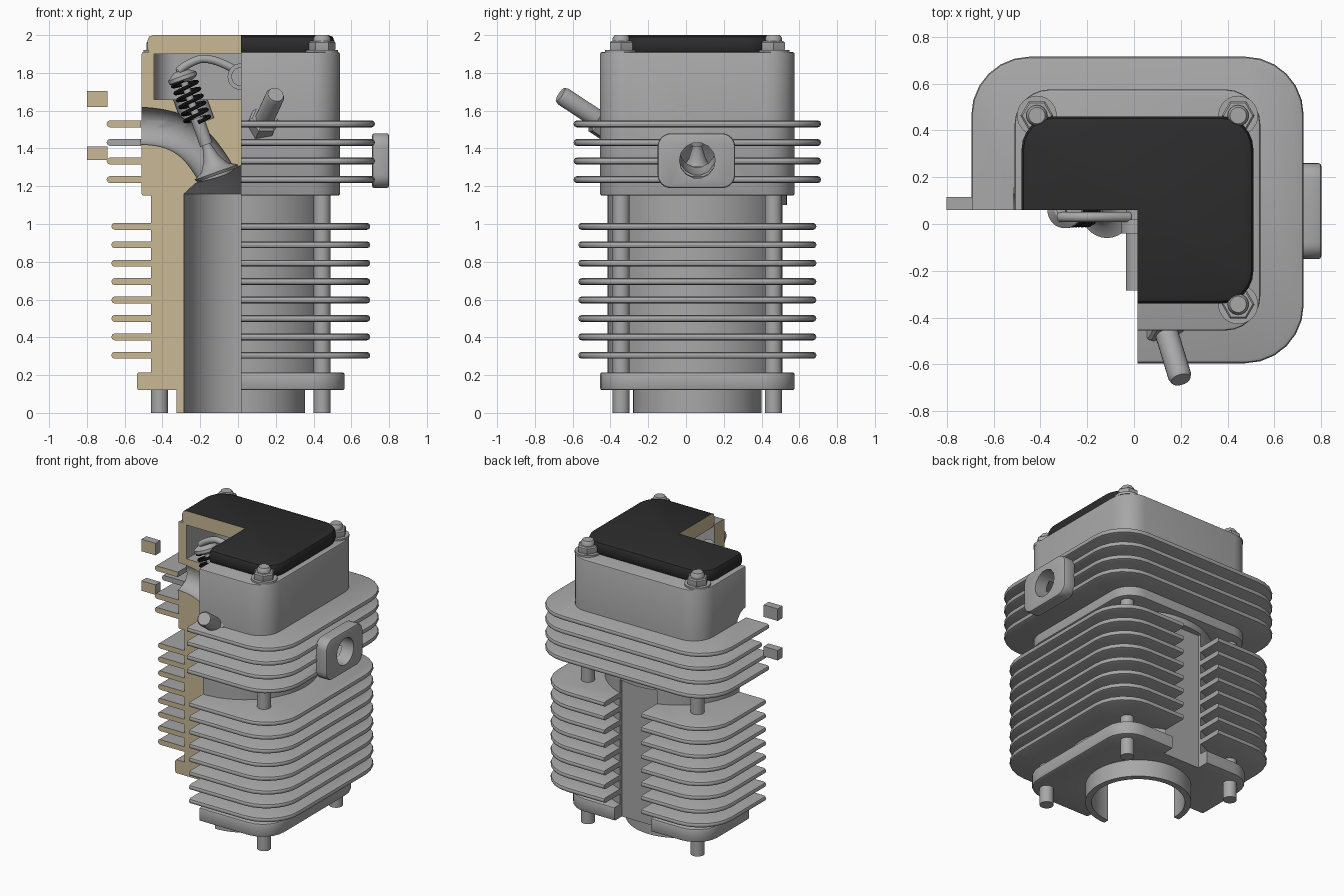
import bpy, bmesh, math
from mathutils import Vector, Matrix

if "Cube" in bpy.data.objects:
    bpy.data.objects.remove(bpy.data.objects["Cube"])

CX, CY = 0.015, 0.06          # cylinder axis


def material(name, rgb):
    m = bpy.data.materials.new(name)
    m.diffuse_color = (*rgb, 1)
    m.use_nodes = True
    m.node_tree.nodes["Principled BSDF"].inputs["Base Color"].default_value = m.diffuse_color
    return m


METAL = material("cast metal", (0.39, 0.39, 0.39))
SECTION = material("section tan", (0.58, 0.48, 0.30))
BLACK = material("cover black", (0.025, 0.025, 0.025))
SPRING = material("spring black", (0.012, 0.012, 0.012))


def finish(name, bm, mat=METAL):
    bmesh.ops.remove_doubles(bm, verts=bm.verts, dist=1e-5)
    bmesh.ops.recalc_face_normals(bm, faces=bm.faces)
    me = bpy.data.meshes.new(name)
    bm.to_mesh(me)
    bm.free()
    ob = bpy.data.objects.new(name, me)
    bpy.context.collection.objects.link(ob)
    me.materials.append(mat)
    return ob


def slab(bm, hx, hy, r, z0, z1, bevel=0.0, c=(CX, CY), seg=6):
    """Rounded rectangle plate, optional rounded rims as stacked outlines."""
    if bevel:
        b = bevel
        levels = [(z0, b), (z0 + .3 * b, .3 * b), (z0 + b, 0),
                  (z1 - b, 0), (z1 - .3 * b, .3 * b), (z1, b)]
    else:
        levels = [(z0, 0), (z1, 0)]
    rings = []
    for z, ins in levels:
        ring = []
        for q, (sx, sy) in enumerate(((1, 1), (-1, 1), (-1, -1), (1, -1))):
            for i in range(seg + 1):
                a = math.pi / 2 * (q + i / seg)
                ring.append(bm.verts.new((c[0] + sx * (hx - r) + (r - ins) * math.cos(a),
                                          c[1] + sy * (hy - r) + (r - ins) * math.sin(a), z)))
        rings.append(ring)
    skin(bm, rings)


def skin(bm, rings):
    n = len(rings[0])
    for a, b in zip(rings, rings[1:]):
        for i in range(n):
            bm.faces.new((a[i], a[(i + 1) % n], b[(i + 1) % n], b[i]))
    bm.faces.new(rings[0][::-1])
    bm.faces.new(rings[-1])


def lathe(bm, prof, mat=None, n=48):
    """Turned solid from (radius, height) pairs, placed by a matrix."""
    mat = mat or Matrix.Translation((CX, CY, 0))
    skin(bm, [[bm.verts.new(mat @ Vector((max(r, 1e-4) * math.cos(2 * math.pi * i / n),
                                          max(r, 1e-4) * math.sin(2 * math.pi * i / n), z)))
               for i in range(n)] for r, z in prof])


def turned(name, prof, mat=None, n=48, col=METAL):
    bm = bmesh.new()
    lathe(bm, prof, mat, n)
    return finish(name, bm, col)


def plate(name, *args, col=METAL, **kw):
    bm = bmesh.new()
    slab(bm, *args, **kw)
    return finish(name, bm, col)


def box(name, lo, hi):
    bm = bmesh.new()
    bmesh.ops.create_cube(bm, size=1)
    for v in bm.verts:
        v.co = [(l + h) / 2 + k * (h - l) for k, l, h in zip(v.co, lo, hi)]
    return finish(name, bm)


def rod(name, pts, radius, col=METAL, spline='POLY', res=5):
    """Round bar along a path."""
    cu = bpy.data.curves.new(name, 'CURVE')
    cu.dimensions = '3D'
    cu.bevel_depth, cu.bevel_resolution, cu.use_fill_caps = radius, res, True
    s = cu.splines.new(spline)
    s.points.add(len(pts) - 1)
    for p, co in zip(s.points, pts):
        p.co = (*co, 1)
    if spline == 'NURBS':
        s.order_u, s.use_endpoint_u, s.resolution_u = 3, True, 6
    tmp = bpy.data.objects.new(name, cu)
    bm = bmesh.new()
    bpy.context.collection.objects.link(tmp)
    bpy.context.view_layer.update()
    me = bpy.data.meshes.new_from_object(tmp.evaluated_get(bpy.context.evaluated_depsgraph_get()))
    bm.from_mesh(me)
    bpy.data.objects.remove(tmp)
    bpy.data.meshes.remove(me)
    for f in bm.faces:
        f.material_index = 0
    return finish(name, bm, col)


def cut(ob, *tools):
    for t in tools:
        m = ob.modifiers.new("cut", 'BOOLEAN')
        m.operation, m.solver, m.object = 'DIFFERENCE', 'EXACT', t
    bpy.context.view_layer.update()
    me = bpy.data.meshes.new_from_object(ob.evaluated_get(bpy.context.evaluated_depsgraph_get()))
    ob.modifiers.clear()
    ob.data = me


def toward(origin, direction):
    return Matrix.Translation(origin) @ Vector(direction).to_track_quat('Z', 'Y').to_matrix().to_4x4()


def mirror_x(side, x):            # side -1 intake, +1 exhaust
    return CX + side * (CX - x)


# Cutters: bore with chamber roof, rocker cavity, ports, spring pockets, slot
bore = turned("bore_cutter", [(.30, -.1), (.30, 1.16), (.24, 1.215), (0, 1.31)], n=64)
cavity = plate("cavity_cutter", .46, .40, .12, 1.66, 1.905)
intake = rod("intake_cutter", [(-.515, CY, 1.52), (-.40, CY, 1.515), (-.27, CY, 1.46),
                               (-.17, CY, 1.36), (-.10, CY, 1.24)], .10, spline='NURBS')
exhaust = rod("exhaust_cutter", [(.85, CY, 1.335), (.50, CY, 1.345), (.30, CY, 1.41),
                                 (.20, CY, 1.36), (.13, CY, 1.24)], .095, spline='NURBS')
slot = box("slot_cutter", (-.13, .49, .1), (.16, 1, 1.1))
notch = box("notch_cutter", (-1, -.1, 1.40), (-.515, .14, 1.46))
quarter = box("quarter_cutter", (-1.5, -1.5, -.2), (CX, CY, 2.5))
tilt = {s: toward((mirror_x(s, -.11), CY, 1.26), (s * .336, 0, .942)) for s in (-1, 1)}
pockets = [turned("pocket_cutter", [(.085, .29), (.085, .62)], tilt[s], 32) for s in (-1, 1)]
helpers = [bore, cavity, intake, exhaust, slot, notch, quarter, *pockets]

# Barrel, spigot and base flange
barrel = turned("barrel", [(.34, 0), (.34, .13), (.475, .13), (.475, 1.15)], n=64)
cut(barrel, bore, slot)
flange = plate("base_flange", .55, .515, .17, .12, .215, .012)
cut(flange, bore, slot)

# Cooling fins
bm = bmesh.new()
for i in range(8):
    z = .305 + i * .0975
    slab(bm, .685, .63, .25, z - .018, z + .018, .016)
barrel_fins = finish("barrel_fins", bm)
cut(barrel_fins, bore, slot)
bm = bmesh.new()
for i in range(4):
    z = 1.235 + i * .0983
    slab(bm, .71, .655, .25, z - .018, z + .018, .016)
head_fins = finish("head_fins", bm)
cut(head_fins, bore, intake, exhaust, notch)

# Cylinder head and rocker cover
head = plate("cylinder_head", .525, .515, .15, 1.15, 1.91, .01)
cut(head, bore, cavity, intake, exhaust, *pockets)
cover = plate("rocker_cover", .495, .40, .14, 1.9, 2.0, .03, col=BLACK)

# Section the main castings; faces lying on the section planes become tan
for ob in (barrel, flange, barrel_fins, head_fins, head, cover):
    cut(ob, quarter)
    me = ob.data
    me.materials.append(SECTION)
    for p in me.polygons:
        on_x = abs(p.center.x - CX) < 1e-3 and p.normal.x < -.99
        on_y = abs(p.center.y - CY) < 1e-3 and p.normal.y < -.99
        p.material_index = len(me.materials) - 1 if on_x or on_y else 0

# Exhaust flange and the remains of the intake flange
ex = plate("exhaust_flange", .145, .205, .07, .71, .80, .012, c=(0, 0))
ex.data.transform(Matrix(((0, 0, 1, 0), (0, 1, 0, .055), (-1, 0, 0, 1.335), (0, 0, 0, 1))))
cut(ex, exhaust)
for name, z0, z1 in (("intake_flange_upper", 1.62, 1.705), ("intake_flange_lower", 1.34, 1.41)):
    ob = box(name, (-.80, CY, z0), (-.69, .115, z1))
    ob.data.materials.append(SECTION)
    for p in ob.data.polygons:
        p.material_index = 1 if p.normal.y < -.9 else 0

# Studs with washers, nuts and domed ends on the three remaining corners
for sx, sy in ((1, 1), (-1, 1), (1, -1)):
    at = Matrix.Translation((CX + sx * .43, CY + sy * .403, 0))
    turned("stud", [(.045, 0), (.045, 1.16)], at, 24)
    turned("washer", [(.085, 1.905), (.085, 1.922)], at, 32)
    turned("nut", [(.068, 1.92), (.07, 1.925), (.07, 1.96), (.062, 1.968)], at, 6)
    turned("stud_end", [(.045, 1.96), (.045, 1.985), (.035, 2.0)], at, 24)

# Valves, guides, springs, retainers and rocker arms
for s, side in ((-1, "intake"), (1, "exhaust")):
    m = tilt[s]
    turned(side + "_valve", [(0, 0), (.11, 0), (.12, .015), (.075, .04), (.045, .09),
                             (.022, .17), (.02, .6), (0, .6)], m, 32)
    turned(side + "_guide", [(.035, .17), (.035, .32)], m, 24)
    turned(side + "_retainer", [(.05, .52), (.078, .535), (.078, .555), (.035, .585)], m, 32)
    coil = [m @ Vector((.065 * math.cos(a), .065 * math.sin(a), .295 + .235 * i / 120))
            for i in range(121) for a in [i * math.pi / 10]]
    rod(side + "_spring", coil, .010, SPRING, res=2)
    arm = [(-.315, 1.81), (-.27, 1.85), (-.15, 1.89), (-.02, 1.82)]
    rod(side + "_rocker_arm", [(mirror_x(s, x), CY - .03, z) for x, z in arm], .022, spline='NURBS')

# Rocker shaft and hub
turned("rocker_shaft", [(.05, 0), (.05, .60)], toward((CX, -.285, 1.78), (0, 1, 0)), 32)
turned("rocker_hub", [(.07, 0), (.07, .06)], toward((CX, -.04, 1.78), (0, 1, 0)), 32)

# Spark plug with hexagonal base
base, tip = Vector((.11, -.37, 1.49)), Vector((.2, -.665, 1.685))
m = toward(base, tip - base)
length = (tip - base).length
turned("plug_body", [(.05, -.06), (.05, length - .02), (.042, length)], m, 24)
turned("plug_hex", [(.085, .03), (.085, .12), (.07, .13)], m, 6)

# Clear helpers and shade
for ob in helpers:
    bpy.data.objects.remove(ob)
bpy.ops.object.select_all(action='DESELECT')
for ob in bpy.context.scene.objects:
    ob.select_set(True)
    bpy.context.view_layer.objects.active = ob
bpy.ops.object.shade_smooth_by_angle(angle=math.radians(35))
